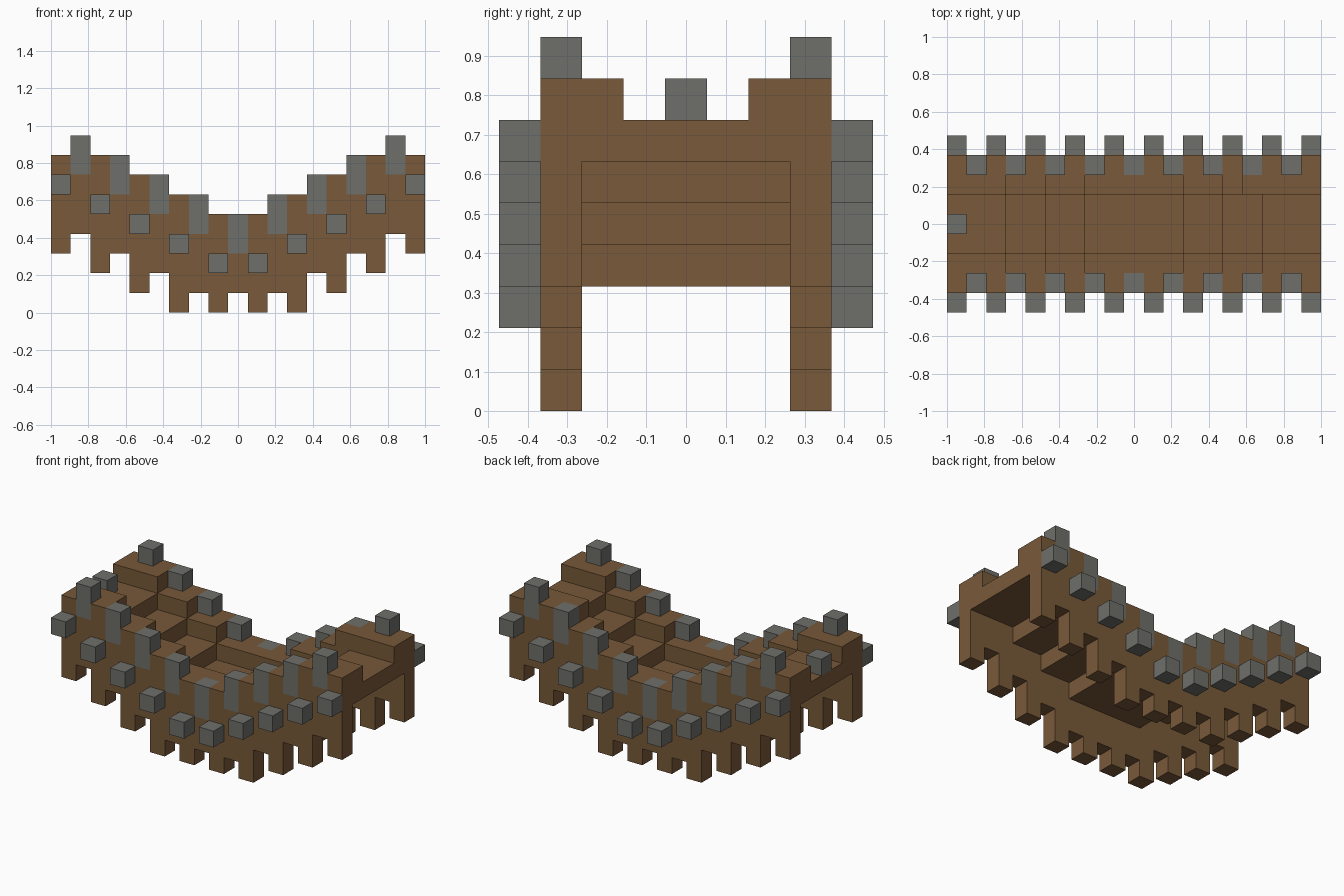
import bpy, bmesh
from mathutils import Vector

U = 2 / 19  # one block

old = bpy.data.objects.get("Cube")
if old:
    bpy.data.objects.remove(old, do_unlink=True)


def material(name, rgb):
    mat = bpy.data.materials.new(name)
    mat.use_nodes = True
    mat.diffuse_color = (*rgb, 1)
    mat.node_tree.nodes["Principled BSDF"].inputs["Base Color"].default_value = (*rgb, 1)
    return mat


WOOD = material("brown_wood", (0.188, 0.100, 0.041))
STONE = material("grey_stone", (0.156, 0.159, 0.144))


def prism(name, outline, sweep, mat):
    """Close an outline (in blocks) and extrude it along a sweep vector."""
    bm = bmesh.new()
    face = bm.faces.new([bm.verts.new(Vector(p) * U) for p in outline])
    grown = bmesh.ops.extrude_face_region(bm, geom=[face], use_keep_orig=True)
    moved = [g for g in grown["geom"] if isinstance(g, bmesh.types.BMVert)]
    bmesh.ops.translate(bm, verts=moved, vec=Vector(sweep) * U)
    bmesh.ops.recalc_face_normals(bm, faces=bm.faces)
    mesh = bpy.data.meshes.new(name)
    bm.to_mesh(mesh)
    bm.free()
    mesh.materials.append(mat)
    obj = bpy.data.objects.new(name, mesh)
    bpy.context.collection.objects.link(obj)
    return obj


def block(name, i, j, low, high, mat):
    """Upright block on grid cell (i, j)."""
    x, y = i - 0.5, j - 0.5
    base = [(x, y, low), (x + 1, y, low), (x + 1, y + 1, low), (x, y + 1, low)]
    return prism(name, base, (0, 0, high - low), mat)


# Wall heights by distance from the middle column
feet = [1, 0, 1, 0, 2, 1, 3, 2, 4, 3]
tops = [3, 5, 4, 6, 5, 7, 6, 8, 7, 8]

for side, label in ((-1, "front"), (1, "back")):
    # Toothed side wall, one stepped outline
    y = side * 3 - 0.5
    lower, upper = [], []
    for i in range(-9, 10):
        for x in (i - 0.5, i + 0.5):
            lower.append((x, y, feet[abs(i)]))
            upper.append((x, y, tops[abs(i)]))
    prism(label + "_wall", lower + upper[::-1], (0, 1, 0), WOOD)

    # Stone battlements alternate with outer studs
    for i in range(-9, 10):
        n = abs(i)
        if n % 2 == 0:
            block(label + "_battlement", i, side * 3, tops[n], tops[n] + 2, STONE)
        else:
            z = (n + 3) // 2
            block(label + "_stud", i, side * 4, z, z + 1, STONE)

# Walkway treads with a raised ledge along both edges
treads = [(-2.5, 5, 3)]
for step, width in ((0, 2), (1, 2), (2, 3)):
    start = 2.5 + 2 * step
    treads += [(start, width, 4 + step), (-start - width, width, 4 + step)]
for x, width, z in treads:
    section = [(-2.5, 0), (2.5, 0), (2.5, 2), (1.5, 2),
               (1.5, 1), (-1.5, 1), (-1.5, 2), (-2.5, 2)]
    prism("walkway_tread", [(x, y, z + h) for y, h in section], (width, 0, 0), WOOD)

# Odd ledge block and the single stone post at the right end
block("ledge_block", 6, 2, 7, 8, WOOD)
block("end_post", -9, 0, 7, 8, STONE)
